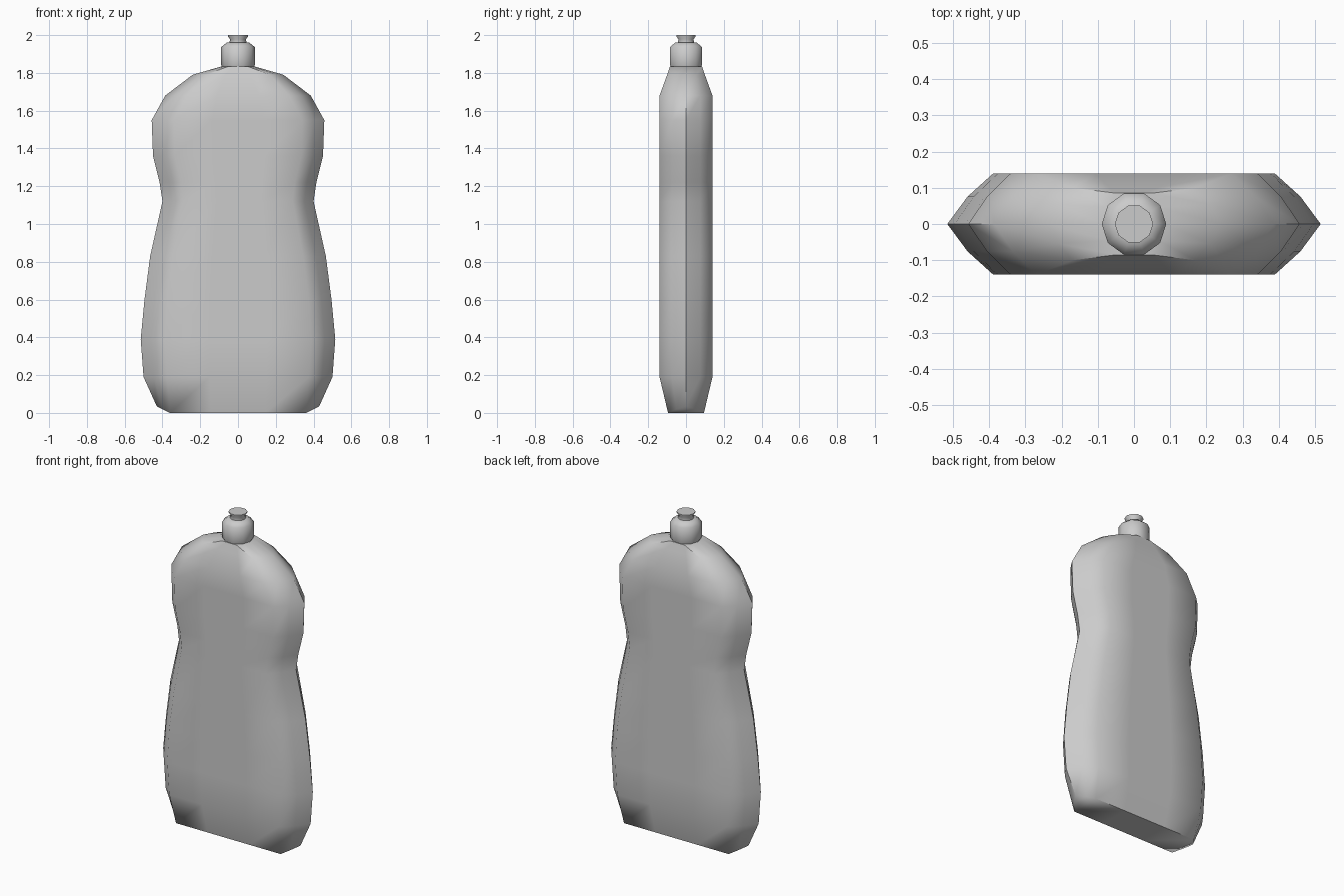
import bpy, bmesh, math

if "Cube" in bpy.data.objects:
    bpy.data.objects.remove(bpy.data.objects["Cube"])


def loft(name, rings, angle):
    """Skin a stack of equal-length point rings, cap both ends, smooth shade."""
    bm = bmesh.new()
    loops = [[bm.verts.new(p) for p in ring] for ring in rings]
    n = len(loops[0])
    for a, b in zip(loops, loops[1:]):
        for i in range(n):
            j = (i + 1) % n
            bm.faces.new((a[i], a[j], b[j], b[i]))
    bm.faces.new(loops[-1])
    # bottom cap as left-right strips, since the ends may lift off the ground
    base, h = loops[0], n // 2
    bm.faces.new((base[1], base[0], base[n - 1]))
    for i in range(1, h - 1):
        bm.faces.new((base[i + 1], base[i], base[n - i], base[n - i - 1]))
    bm.faces.new((base[h + 1], base[h], base[h - 1]))
    bmesh.ops.recalc_face_normals(bm, faces=bm.faces)
    mesh = bpy.data.meshes.new(name)
    bm.to_mesh(mesh)
    bm.free()
    obj = bpy.data.objects.new(name, mesh)
    bpy.context.collection.objects.link(obj)
    bpy.ops.object.select_all(action='DESELECT')
    obj.select_set(True)
    bpy.context.view_layer.objects.active = obj
    bpy.ops.object.shade_smooth_by_angle(angle=math.radians(angle))
    return obj


def body_ring(z, w, c, d, lift=0.0):
    """Flattened section: tip at w, bevelled to flat faces of half width c, depth d."""
    m = c + (w - c) * 0.56
    half = [(w, 0, z + lift), (m, d * 0.54, z + lift * 0.55), (c, d, z), (c * 0.4, d, z)]
    top = half + [(-x, y, h) for x, y, h in reversed(half)]
    return top + [(x, -y, h) for x, y, h in reversed(top[1:-1])]


# Bottle body: height, tip half width, flat face half width, half depth
sections = [
    (0.19, 0.50, 0.375, 0.14), (0.39, 0.515, 0.388, 0.14),
    (0.60, 0.495, 0.375, 0.14), (0.83, 0.465, 0.345, 0.14),
    (1.12, 0.40, 0.29, 0.14), (1.22, 0.415, 0.30, 0.14),
    (1.36, 0.45, 0.335, 0.14), (1.55, 0.457, 0.34, 0.14),
    (1.68, 0.385, 0.27, 0.14), (1.79, 0.24, 0.17, 0.10),
    (1.835, 0.085, 0.05, 0.085),
]
loft("bottle_body",
     [body_ring(0, 0.43, 0.36, 0.095, 0.035)] + [body_ring(*s) for s in sections], 60)


def circle(r, z, n=10):
    return [(r * math.cos(2 * math.pi * i / n), r * math.sin(2 * math.pi * i / n), z)
            for i in range(n)]


# Screw cap with bevelled shoulder
cap = [(0.082, 1.825), (0.089, 1.842), (0.089, 1.937), (0.06, 1.96), (0.04, 1.962)]
loft("cap", [circle(r, z) for r, z in cap], 60)

# Flared push-pull spout
spout = [(0.046, 1.955), (0.042, 1.978), (0.053, 1.993), (0.053, 2.0)]
loft("spout", [circle(r, z) for r, z in spout], 60)
